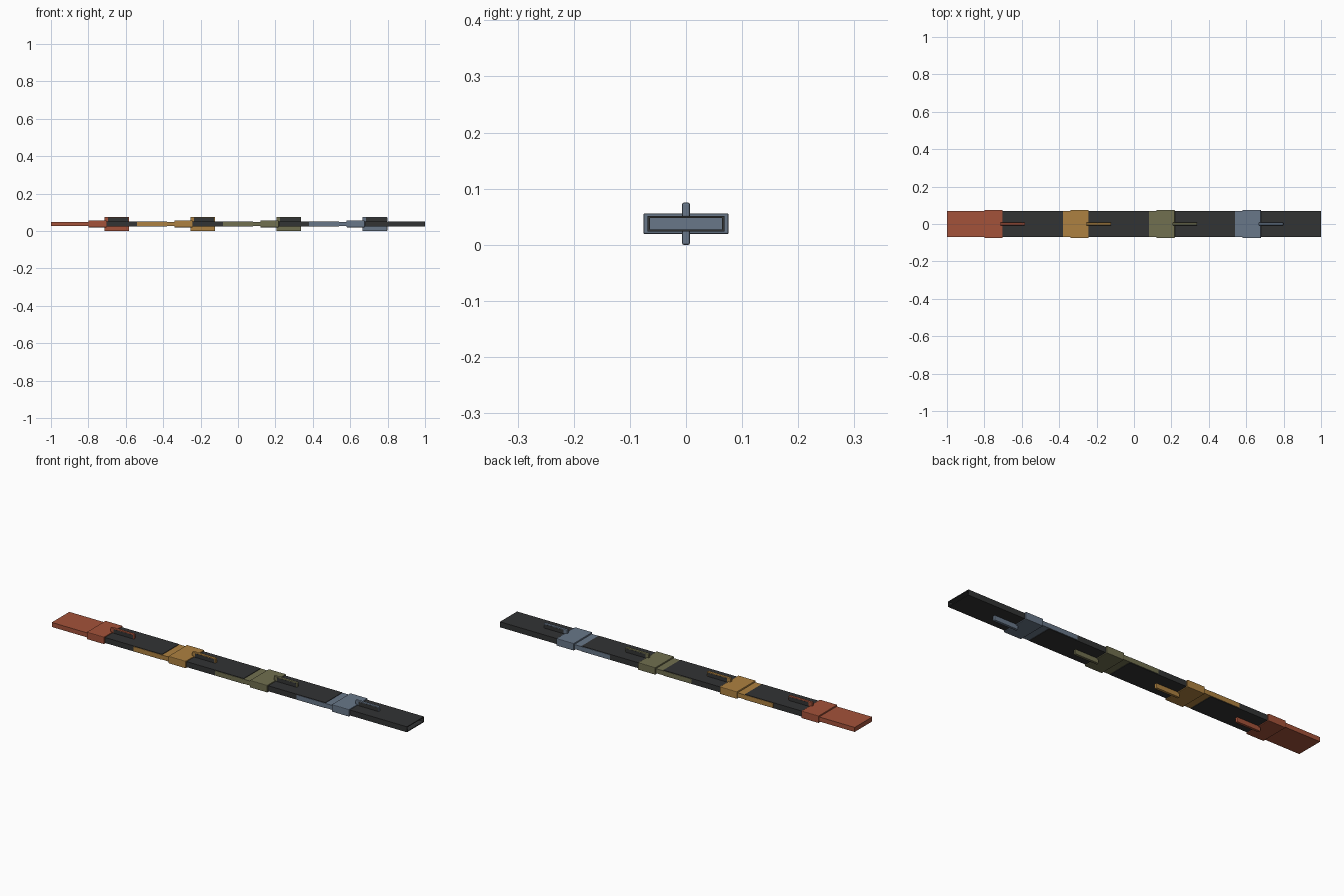
import bpy
import bmesh

cube = bpy.data.objects.get("Cube")
if cube:
    bpy.data.objects.remove(cube, do_unlink=True)

MID = 0.0375      # height of the strip's centre line
PITCH = 0.46      # distance between repeated units


def material(name, rgb):
    mat = bpy.data.materials.new(name)
    mat.use_nodes = True
    colour = (*rgb, 1.0)
    mat.diffuse_color = colour
    bsdf = next(n for n in mat.node_tree.nodes if n.type == 'BSDF_PRINCIPLED')
    bsdf.inputs["Base Color"].default_value = colour
    return mat


def finish(name, bm, mat, bevel=0.0):
    bmesh.ops.recalc_face_normals(bm, faces=bm.faces[:])
    mesh = bpy.data.meshes.new(name)
    bm.to_mesh(mesh)
    bm.free()
    mesh.materials.append(mat)
    obj = bpy.data.objects.new(name, mesh)
    bpy.context.collection.objects.link(obj)
    if bevel:
        mod = obj.modifiers.new("soft_edges", 'BEVEL')
        mod.width = bevel
        mod.segments = 2
    return obj


def box(name, x, y, z, mat, bevel=0.0):
    """Box from (low, high) pairs on each axis."""
    bm = bmesh.new()
    bmesh.ops.create_cube(bm, size=1)
    for v in bm.verts:
        v.co = [sum(r) / 2 + c * (r[1] - r[0]) for r, c in zip((x, y, z), v.co)]
    return finish(name, bm, mat, bevel)


def sleeve(name, x0, x1, half_w, half_h, wall, mat):
    """Rectangular tube along x, open at both ends."""
    bm = bmesh.new()
    corners = [(-1, -1), (1, -1), (1, 1), (-1, 1)]
    rings = []
    for x, inset in ((x0, 0), (x1, 0), (x1, wall), (x0, wall)):
        rings.append([bm.verts.new((x, a * (half_w - inset), MID + b * (half_h - inset)))
                      for a, b in corners])
    for k in range(4):
        r, s = rings[k], rings[(k + 1) % 4]
        for i in range(4):
            j = (i + 1) % 4
            bm.faces.new((r[i], r[j], s[j], s[i]))
    return finish(name, bm, mat)


black = material("charcoal", (0.032, 0.033, 0.034))
colours = [material("brick_red", (0.37, 0.085, 0.042)),
           material("ochre", (0.42, 0.22, 0.052)),
           material("olive", (0.165, 0.16, 0.08)),
           material("slate_blue", (0.14, 0.185, 0.25))]

for i, mat in enumerate(colours):
    start = -1.0 + i * PITCH
    tag = mat.name
    collar0, collar1 = start + 0.2, start + 0.298
    fin0, fin1 = start + 0.285, start + 0.418
    # Flat tongue that slides into the previous sleeve
    box(tag + "_tongue", (start, collar0 + 0.01), (-0.0705, 0.0705),
        (MID - 0.0115, MID + 0.0115), mat)
    # Thick collar
    box(tag + "_collar", (collar0, collar1), (-0.076, 0.076),
        (MID - 0.0185, MID + 0.0185), mat, 0.003)
    # Clips above and below
    box(tag + "_upper_clip", (fin0, fin1), (-0.007, 0.007),
        (MID + 0.012, 0.075), mat, 0.003)
    box(tag + "_lower_clip", (fin0, fin1), (-0.007, 0.007),
        (0.0, MID - 0.012), mat, 0.003)
    # Dark side plates on the upper clip
    for side in (-1, 1):
        y = sorted((side * 0.0065, side * 0.0075))
        box(tag + "_clip_plate", (collar1 + 0.006, fin1 - 0.005), y,
            (MID + 0.012, 0.071), black)
    # Hollow dark sleeve
    end = 1.0 if i == 3 else start + 0.62
    sleeve(tag + "_sleeve", collar1 - 0.01, end, 0.0685, 0.014, 0.004, black)
